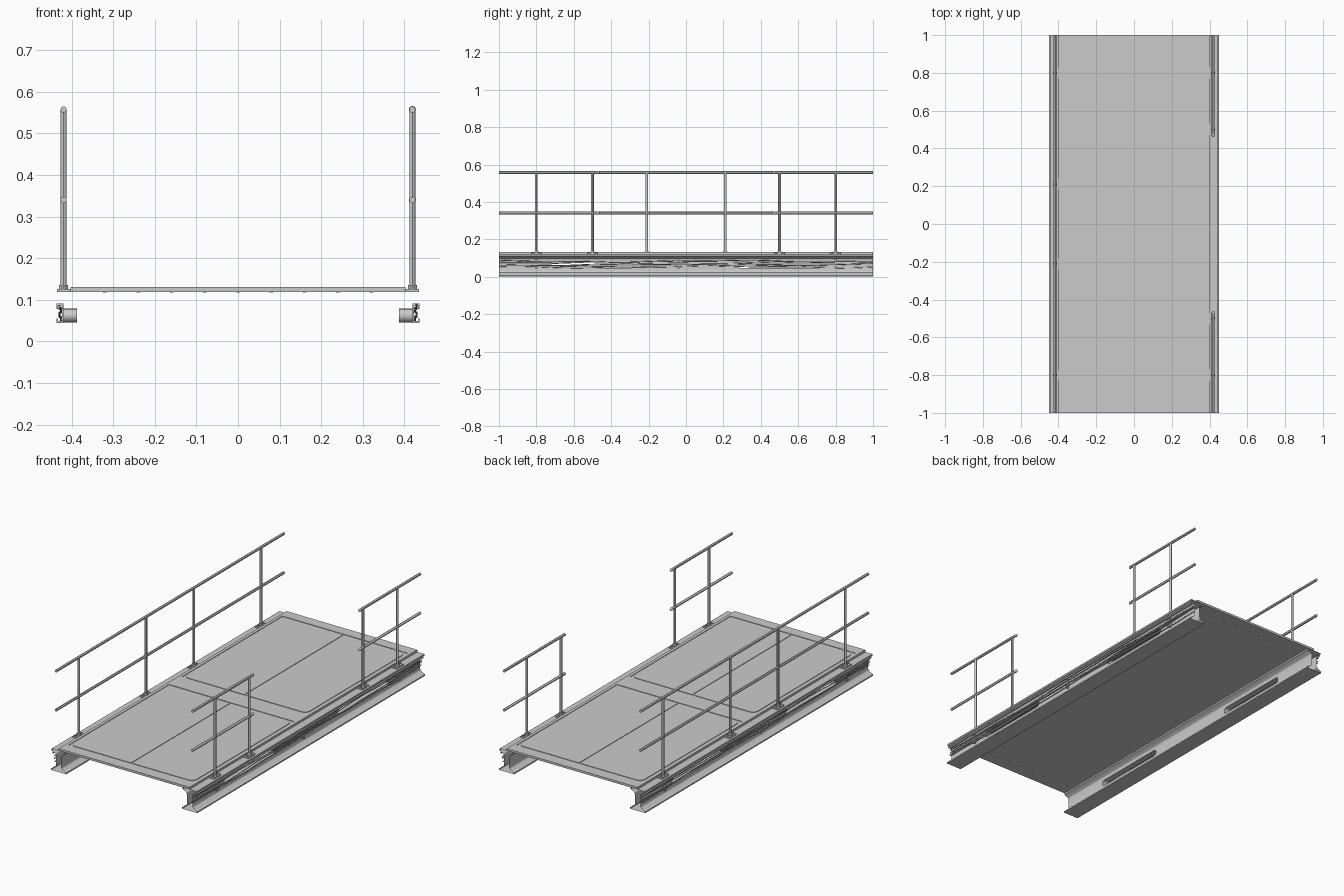
import bpy, bmesh, math
from mathutils import Vector, Matrix

if "Cube" in bpy.data.objects:
    bpy.data.objects.remove(bpy.data.objects["Cube"])


def finish(name, bm, smooth=False):
    bmesh.ops.recalc_face_normals(bm, faces=bm.faces)
    me = bpy.data.meshes.new(name)
    bm.to_mesh(me)
    bm.free()
    ob = bpy.data.objects.new(name, me)
    bpy.context.collection.objects.link(ob)
    if smooth:
        bpy.ops.object.select_all(action='DESELECT')
        ob.select_set(True)
        bpy.context.view_layer.objects.active = ob
        bpy.ops.object.shade_smooth_by_angle()
    return ob


def add_box(bm, lo, hi):
    lo, hi = Vector(lo), Vector(hi)
    size = Vector([abs(c) for c in hi - lo])
    bmesh.ops.create_cube(bm, size=1, matrix=Matrix.Translation((lo + hi) / 2) @ Matrix.Diagonal((*size, 1)))


def add_tube(bm, a, b, r, seg=12):
    a, b = Vector(a), Vector(b)
    rot = (b - a).to_track_quat('Z', 'Y').to_matrix().to_4x4()
    bmesh.ops.create_cone(bm, cap_ends=True, segments=seg, radius1=r, radius2=r,
                          depth=(b - a).length, matrix=Matrix.Translation((a + b) / 2) @ rot)


def add_prism(bm, pts, vec):
    f = bm.faces.new([bm.verts.new(p) for p in pts])
    g = bmesh.ops.extrude_face_region(bm, geom=[f])['geom']
    bmesh.ops.translate(bm, vec=vec, verts=[v for v in g if isinstance(v, bmesh.types.BMVert)])


def cable(name, pts, r):
    cu = bpy.data.curves.new(name, 'CURVE')
    cu.dimensions = '3D'
    cu.bevel_depth = r
    cu.bevel_resolution = 1
    sp = cu.splines.new('POLY')
    sp.points.add(len(pts) - 1)
    for p, c in zip(sp.points, pts):
        p.co = (*c, 1)
    sp.use_smooth = True
    ob = bpy.data.objects.new(name, cu)
    bpy.context.collection.objects.link(ob)


# Deck slab
bm = bmesh.new()
add_box(bm, (-0.402, -1, 0.119), (0.402, 1, 0.128))
finish("deck", bm)

# Raised deck panels with rounded outer corners, split by grooves
bm = bmesh.new()
for sx in (-1, 1):
    for sy in (-1, 1):
        r, x1, y0, y1 = 0.03, 0.377, 0.063, 0.93
        pts = [(0.006, y0)]
        for cy, a0 in ((y0 + r, -90), (y1 - r, 0)):
            for i in range(6):
                a = math.radians(a0 + 18 * i)
                pts.append((x1 - r + r * math.cos(a), cy + r * math.sin(a)))
        pts.append((0.006, y1))
        add_prism(bm, [(sx * x, sy * y, 0.127) for x, y in pts], (0, 0, 0.004))
finish("deck_panels", bm)

# Deck border around the panels
bm = bmesh.new()
for s in (-1, 1):
    add_box(bm, (s * 0.385, -1, 0.127), (s * 0.402, 1, 0.131))
    add_box(bm, (-0.385, s * 0.94, 0.127), (0.385, s, 0.131))
add_box(bm, (-0.385, -0.055, 0.127), (0.385, 0.055, 0.131))
finish("deck_border", bm)

# Rivets under the deck
bm = bmesh.new()
for y in (-0.93, -0.04, 0.93):
    for i in range(9):
        x = -0.32 + 0.08 * i
        add_tube(bm, (x, y, 0.117), (x, y, 0.12), 0.004, 8)
finish("deck_rivets", bm)

# Half of the I-section, from bottom outer edge to top outer edge
half = [(0.047, 0), (0.047, 0.007), (0.026, 0.018), (0.019, 0.024), (0.0165, 0.032),
        (0.0165, 0.088), (0.019, 0.096), (0.026, 0.102), (0.043, 0.110), (0.043, 0.119)]

for s, side in ((-1, "left"), (1, "right")):
    # Side beam, hollow and open at its ends
    bm = bmesh.new()
    ring = [(s * (0.403 + d), -1, z) for d, z in half] + [(s * (0.403 - d), -1, z) for d, z in reversed(half)]
    add_prism(bm, ring, (0, 2, 0))
    beam = finish(side + "_beam", bm)

    # Rounded slots through the web
    bm = bmesh.new()
    for c in (-0.5, 0.5):
        pts = []
        for e, a0 in ((1, -90), (-1, 90)):
            for i in range(9):
                a = math.radians(a0 + 22.5 * i)
                pts.append((s * 0.36, c + e * 0.2035 + 0.0165 * math.cos(a), 0.062 + 0.0165 * math.sin(a)))
        add_prism(bm, pts, (s * 0.08, 0, 0))
    cutter = finish(side + "_slot_cutter", bm)
    cutter.hide_render = True
    mod = beam.modifiers.new("slots", 'BOOLEAN')
    mod.operation = 'DIFFERENCE'
    mod.solver = 'EXACT'
    mod.object = cutter
    bpy.ops.object.select_all(action='DESELECT')
    bpy.context.view_layer.objects.active = beam
    beam.select_set(True)
    bpy.ops.object.modifier_apply(modifier=mod.name)
    bpy.data.objects.remove(cutter)
    bm = bmesh.new()
    bm.from_mesh(beam.data)
    ends = [f for f in bm.faces if abs(f.calc_center_median().y) > 0.99]
    bmesh.ops.delete(bm, geom=ends, context='FACES')
    bm.to_mesh(beam.data)
    bm.free()
    bpy.ops.object.shade_smooth_by_angle()

    # Cable brackets on the outside of the web
    bm = bmesh.new()
    for y in (-0.8, -0.04, 0.8):
        for x0, x1, z0, z1 in ((0.419, 0.423, 0.044, 0.09), (0.419, 0.436, 0.044, 0.049),
                               (0.419, 0.436, 0.086, 0.091), (0.432, 0.436, 0.078, 0.091),
                               (0.432, 0.436, 0.044, 0.055)):
            add_box(bm, (s * x0, y - 0.006, z0), (s * x1, y + 0.006, z1))
    finish(side + "_cable_brackets", bm)

    # Sagging cables and a straight conduit under the top flange
    for k, z in enumerate((0.053, 0.064, 0.075, 0.083)):
        pts = []
        for i in range(61):
            y = -1 + i / 30
            w = 0.004 * math.sin(5 * y + 1.9 * k + s) + 0.002 * math.sin(13 * y + k)
            pts.append((s * (0.425 + 0.004 * (k % 2)), y, z + w))
        cable(f"{side}_cable_{k + 1}", pts, 0.0025)
    cable(side + "_conduit", [(s * 0.437, -1, 0.099), (s * 0.437, 1, 0.099)], 0.005)

    # Handrails: one full run on the left, two short runs on the right
    X = s * 0.419
    spans = [(-1, 1)] if s < 0 else [(-1, -0.47), (0.47, 1)]
    posts = (-0.8, -0.21, 0.21, 0.8) if s < 0 else (-0.8, -0.5, 0.5, 0.8)
    bm = bmesh.new()
    for y0, y1 in spans:
        for z in (0.34, 0.557):
            add_tube(bm, (X, y0, z), (X, y1, z), 0.0075)
            for y in (y0, y1):
                if abs(y) < 0.9:
                    bmesh.ops.create_uvsphere(bm, u_segments=12, v_segments=8, radius=0.0085,
                                              matrix=Matrix.Translation((X, y, z)))
    finish(side + "_rails", bm, True)
    bm = bmesh.new()
    for y in posts:
        add_tube(bm, (X, y, 0.12), (X, y, 0.555), 0.007)
    finish(side + "_posts", bm, True)

    # Post feet with collar and bolts
    bm = bmesh.new()
    for y in posts:
        add_box(bm, (X - 0.016, y - 0.03, 0.119), (X + 0.016, y + 0.03, 0.126))
        add_tube(bm, (X, y, 0.125), (X, y, 0.136), 0.011)
        for d in (-0.021, 0.021):
            add_tube(bm, (X, y + d, 0.125), (X, y + d, 0.132), 0.006, 6)
    finish(side + "_post_feet", bm)
